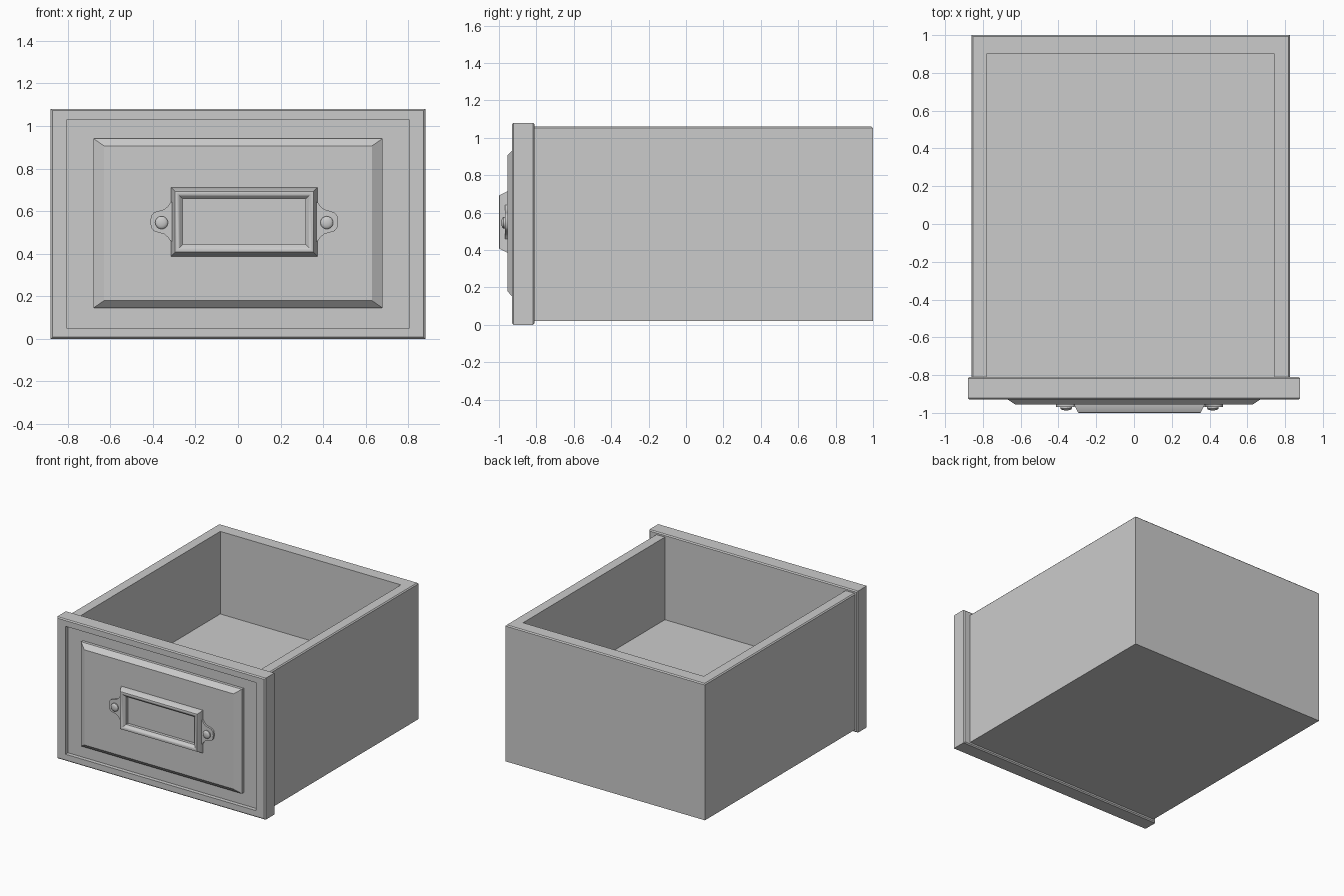
import bpy, bmesh, math

if "Cube" in bpy.data.objects:
    bpy.data.objects.remove(bpy.data.objects["Cube"])


def loft(name, rings, cap_start=True, cap_end=True, smooth=False):
    """Skin a stack of equal-length point rings into one object."""
    bm = bmesh.new()
    rows = [[bm.verts.new(p) for p in ring] for ring in rings]
    n = len(rows[0])
    for a, b in zip(rows, rows[1:]):
        for i in range(n):
            j = (i + 1) % n
            bm.faces.new((a[i], a[j], b[j], b[i]))
    if cap_start:
        bm.faces.new(rows[0])
    if cap_end:
        bm.faces.new(rows[-1])
    bmesh.ops.recalc_face_normals(bm, faces=bm.faces)
    me = bpy.data.meshes.new(name)
    bm.to_mesh(me)
    bm.free()
    ob = bpy.data.objects.new(name, me)
    bpy.context.collection.objects.link(ob)
    if smooth:
        bpy.ops.object.select_all(action='DESELECT')
        bpy.context.view_layer.objects.active = ob
        ob.select_set(True)
        bpy.ops.object.shade_smooth_by_angle(angle=math.radians(35))
    return ob


def rect_xy(x0, x1, y0, y1, z):
    return [(x0, y0, z), (x1, y0, z), (x1, y1, z), (x0, y1, z)]


def rect_xz(cx, cz, hx, hz, y):
    return [(cx - hx, y, cz - hz), (cx + hx, y, cz - hz),
            (cx + hx, y, cz + hz), (cx - hx, y, cz + hz)]


# drawer box: solid outside, cavity with raised floor, softened top edge
B = 0.008
loft("drawer_box", [
    rect_xy(-0.86, 0.825, -0.83, 1.0, 0.02),
    rect_xy(-0.86, 0.825, -0.83, 1.0, 1.06 - B),
    rect_xy(-0.86 + B, 0.825 - B, -0.83, 1.0 - B, 1.06),
    rect_xy(-0.78, 0.745, -0.815, 0.90, 1.06),
    rect_xy(-0.78, 0.745, -0.815, 0.90, 0.43),
])

# front board with chamfered rims and a sunken field
CZ = 0.54
loft("front_board", [
    rect_xz(0, CZ, 0.872, 0.532, -0.81),
    rect_xz(0, CZ, 0.88, 0.54, -0.818),
    rect_xz(0, CZ, 0.88, 0.54, -0.922),
    rect_xz(0, CZ, 0.872, 0.532, -0.93),
    rect_xz(0, CZ, 0.805, 0.488, -0.93),
    rect_xz(0, CZ, 0.805, 0.488, -0.90),
])

# raised bevelled panel
loft("raised_panel", [
    rect_xz(0, 0.543, 0.679, 0.398, -0.895),
    rect_xz(0, 0.543, 0.679, 0.398, -0.922),
    rect_xz(0, 0.543, 0.629, 0.363, -0.955),
])

# label holder frame, profile given as (inset, y)
HX, HZ = 0.029, 0.55
profile = [(0, -0.95), (0, -0.96), (0.019, -0.998), (0.024, -1.0), (0.034, -0.998),
           (0.042, -0.991), (0.049, -0.982), (0.056, -0.978), (0.056, -0.95)]
loft("label_frame", [rect_xz(HX, HZ, 0.344 - d, 0.162 - d, y) for d, y in profile],
     False, False, smooth=True)

# flared tabs and screws on both ends of the holder
half = [(0.325, 0.094), (0.346, 0.091), (0.358, 0.073), (0.376, 0.058), (0.40, 0.051),
        (0.424, 0.044), (0.437, 0.028)]
outline = half + [(0.441, 0.0)] + [(u, -v) for u, v in reversed(half)]
for side, s in (("left", -1), ("right", 1)):
    loft(side + "_tab", [[(HX + s * u, y, HZ + v) for u, v in outline]
                         for y in (-0.95, -0.969)], smooth=True)
    head = [(0.030, -0.965), (0.030, -0.977), (0.026, -0.982), (0.018, -0.985), (0.008, -0.987)]
    loft(side + "_screw", [[(HX + s * 0.388 + r * math.cos(k * math.tau / 24), y,
                             HZ - 0.004 + r * math.sin(k * math.tau / 24)) for k in range(24)]
                           for r, y in head], smooth=True)
